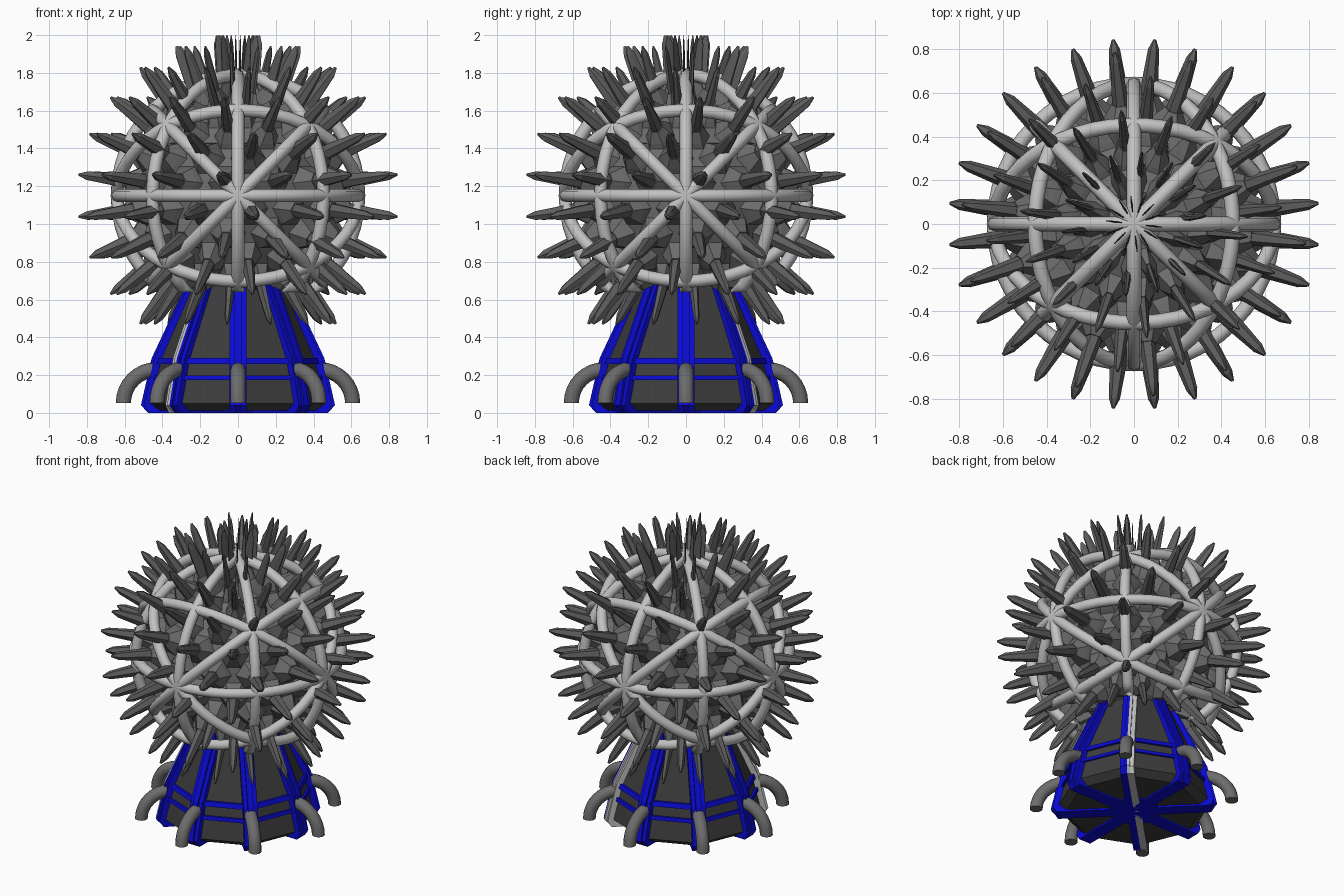
import bpy, bmesh, math
from mathutils import Vector, Matrix

if "Cube" in bpy.data.objects:
    bpy.data.objects.remove(bpy.data.objects["Cube"])

CZ = 1.15            # centre height of the ball
CAGE_R = 0.64        # centreline radius of cage rings


def mat(name, r, g, b):
    m = bpy.data.materials.new(name)
    m.diffuse_color = (r, g, b, 1)
    m.use_nodes = True
    m.node_tree.nodes["Principled BSDF"].inputs["Base Color"].default_value = m.diffuse_color
    return m


LIGHT = mat("light_grey_metal", 0.54, 0.54, 0.54)
SPIKE = mat("dark_grey_spike", 0.11, 0.11, 0.11)
BALL = mat("mid_grey_ball", 0.15, 0.15, 0.15)
PIPE = mat("pipe_grey", 0.15, 0.15, 0.15)
PANEL = mat("charcoal_panel", 0.045, 0.045, 0.045)
BLUE = mat("blue_trim", 0.003, 0.003, 0.64)


def finish(bm, name, *materials, smooth=False):
    bmesh.ops.recalc_face_normals(bm, faces=bm.faces)
    me = bpy.data.meshes.new(name)
    bm.to_mesh(me)
    bm.free()
    for m in materials:
        me.materials.append(m)
    for p in me.polygons:
        p.use_smooth = smooth
    ob = bpy.data.objects.new(name, me)
    bpy.context.collection.objects.link(ob)
    return ob


def direction(az):
    """Horizontal direction, az = 0 is the front (-y)."""
    return Vector((math.sin(az), -math.cos(az), 0))


def skin(bm, loops, caps=True, closed=False):
    """Bridge consecutive rings of points."""
    vs = [[bm.verts.new(p) for p in lp] for lp in loops]
    n = len(vs[0])
    pairs = list(zip(vs, vs[1:])) + ([(vs[-1], vs[0])] if closed else [])
    for a, b in pairs:
        for i in range(n):
            j = (i + 1) % n
            bm.faces.new((a[i], a[j], b[j], b[i]))
    if caps and not closed:
        bm.faces.new(vs[0])
        bm.faces.new(vs[-1])


def octagon(r, z):
    return [direction(i * math.pi / 4) * r + Vector((0, 0, z)) for i in range(8)]


# Inner ball
bm = bmesh.new()
bmesh.ops.create_uvsphere(bm, u_segments=28, v_segments=12, radius=0.53,
                          matrix=Matrix.Translation((0, 0, CZ)))
finish(bm, "inner_ball", BALL)

# Cage: nine great circles, three on the axes and six on the diagonals
bm = bmesh.new()
normals = [(1, 0, 0), (0, 1, 0), (0, 0, 1), (1, 1, 0), (1, -1, 0),
           (1, 0, 1), (1, 0, -1), (0, 1, 1), (0, 1, -1)]
for nrm in normals:
    n = Vector(nrm).normalized()
    u = n.orthogonal().normalized()
    v = n.cross(u)
    rings = []
    for i in range(48):
        a = 2 * math.pi * i / 48
        d = u * math.cos(a) + v * math.sin(a)
        rings.append([d * (CAGE_R + 0.034 * math.cos(t)) + n * 0.034 * math.sin(t)
                      + Vector((0, 0, CZ))
                      for t in [math.pi * k / 4 for k in range(8)]])
    skin(bm, rings, closed=True)
# the rings stop where the pedestal begins
bmesh.ops.bisect_plane(bm, geom=bm.verts[:] + bm.edges[:] + bm.faces[:],
                       plane_co=(0, 0, 0.64), plane_no=(0, 0, -1), clear_outer=True)
bmesh.ops.holes_fill(bm, edges=[e for e in bm.edges if e.is_boundary], sides=0)
finish(bm, "cage_rings", LIGHT, smooth=True)

# Spikes with flared sockets: staggered rows of 14, squeezed sideways near the pole
spikes, sockets = bmesh.new(), bmesh.new()
spike_profile = [(0.5, 0.044), (0.66, 0.038), (0.81, 0.026), (0.856, 0.007)]
socket_profile = [(0.50, 0.11), (0.545, 0.085), (0.60, 0.046)]
step = 2 * math.pi / 14
for row in range(-4, 6):
    lat = math.radians(7.5 + 15 * row)
    phase = -step / 4 if row % 2 == 0 else step / 4
    for k in range(14):
        az = phase + k * step
        h = direction(az)
        side = Vector((math.cos(az), math.sin(az), 0)) * math.cos(lat)
        out = h * math.cos(lat) + Vector((0, 0, math.sin(lat)))
        up = Vector((0, 0, math.cos(lat))) - h * math.sin(lat)
        for bm, prof in ((spikes, spike_profile), (sockets, socket_profile)):
            skin(bm, [[Vector((0, 0, CZ)) + out * r
                       + side * w * math.cos(t) + up * w * math.sin(t)
                       for t in [math.pi * i / 3 for i in range(6)]]
                      for r, w in prof])
finish(spikes, "spikes", SPIKE)
finish(sockets, "spike_sockets", BALL)

# Pedestal core and the blue hub under it
bm = bmesh.new()
skin(bm, [octagon(0.43, 0.012), octagon(0.48, 0.05), octagon(0.425, 0.28), octagon(0.235, 0.72)])
finish(bm, "pedestal_core", PANEL)
bm = bmesh.new()
skin(bm, [octagon(0.17, 0.003), octagon(0.17, 0.02)])
finish(bm, "base_hub", BLUE)

# Blue bands around the pedestal
for name, z0, z1, r0, r1 in (("upper_band", 0.26, 0.29, 0.448, 0.438),
                             ("lower_band", 0.175, 0.198, 0.466, 0.461)):
    bm = bmesh.new()
    skin(bm, [octagon(r0, z0), octagon(r1, z1)])
    finish(bm, name, BLUE)


# Pedestal ribs: a wide slab with a narrow raised fin on each corner
def rib(name, az, half_bare):
    bm = bmesh.new()
    h = direction(az)
    side = Vector((math.cos(az), math.sin(az), 0))
    for half, grow in ((0.044, 0), (0.018, 0.014)):
        outline = [(0, 0), (0.475, 0), (0.5 + grow, 0.04),
                   (0.443 + grow, 0.29), (0.25 + grow, 0.70), (0, 0.70)]
        skin(bm, [[h * r + side * s + Vector((0, 0, z)) for r, z in outline]
                  for s in (-half, 0, half)])
    # on the bare ribs the half facing back-left is unpainted metal
    for f in bm.faces:
        c = f.calc_center_median()
        f.material_index = int(half_bare and c.y - c.x > 0)
    finish(bm, name, BLUE, LIGHT)


for i in range(8):
    rib("pedestal_rib_%d" % i, i * math.pi / 4, i in (3, 7))

# Curved pipes, one at each rib
bm = bmesh.new()
for i in range(8):
    az = i * math.pi / 4
    h = direction(az)
    side = Vector((math.cos(az), math.sin(az), 0))
    loops = []
    for k in range(9):
        a = math.pi / 2 * (1 - k / 8)
        d = h * math.cos(a) + Vector((0, 0, math.sin(a)))
        c = h * 0.43 + Vector((0, 0, 0.052)) + d * 0.177
        loops.append([c + d * 0.04 * math.cos(t) + side * 0.04 * math.sin(t)
                      for t in [math.pi * j / 6 for j in range(12)]])
    skin(bm, loops)
pipes = finish(bm, "side_pipes", PIPE)
bpy.context.view_layer.objects.active = pipes
pipes.select_set(True)
bpy.ops.object.shade_smooth_by_angle(angle=math.radians(40))
